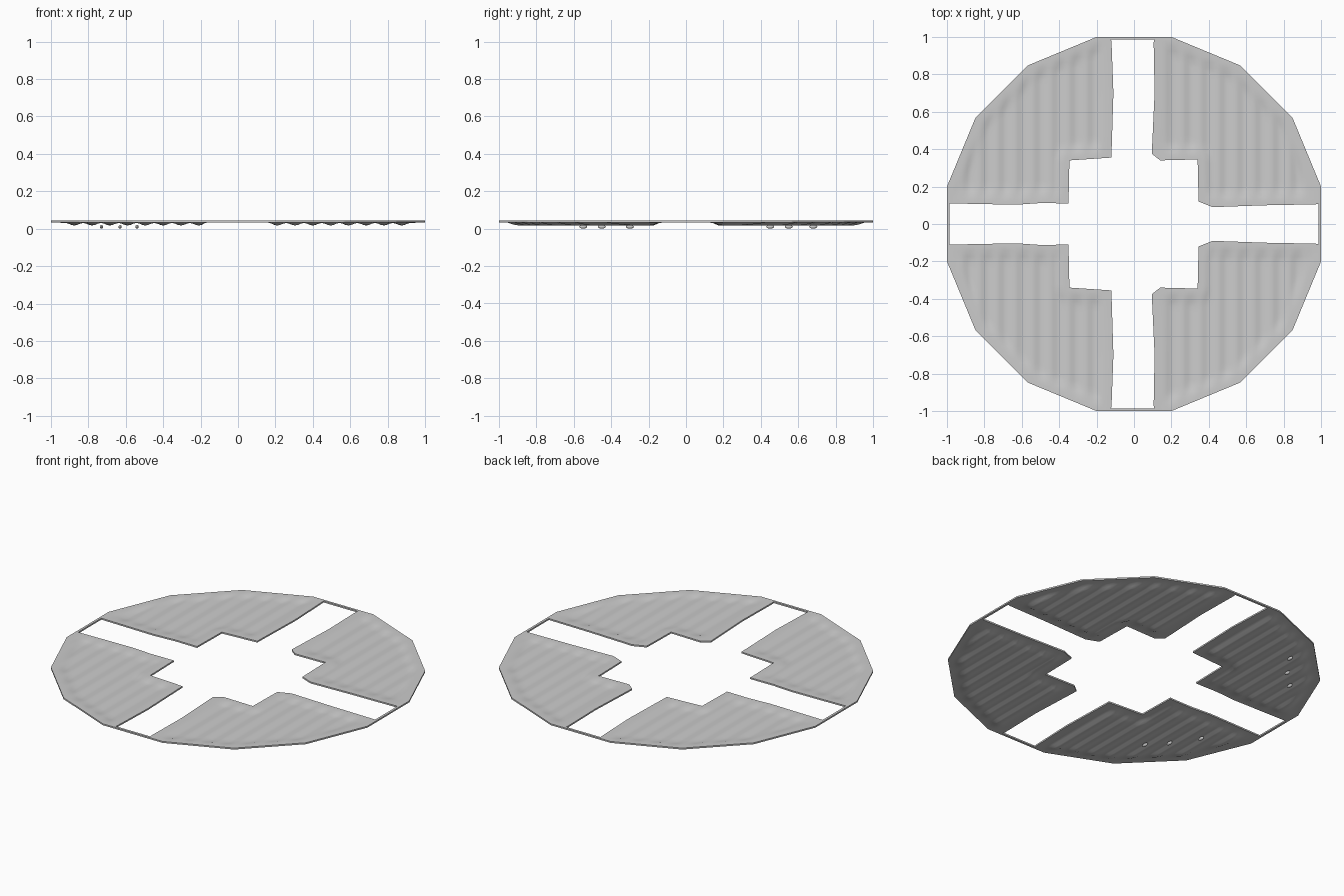
import bpy, bmesh, math
from mathutils import Vector

if "Cube" in bpy.data.objects:
    bpy.data.objects.remove(bpy.data.objects["Cube"])

R = 1 / math.cos(math.pi / 16)          # 16-sided rim, flats at 1.0
RIM = [(R * math.cos(math.radians(a)), R * math.sin(math.radians(a)))
       for a in (11.25, 33.75, 56.25, 78.75)]
PITCH = 0.095


def edge_distance(p, poly):
    best = 9
    for i, a in enumerate(poly):
        a, b = Vector(a), Vector(poly[(i + 1) % len(poly)])
        t = max(0, min(1, (p - a).dot(b - a) / (b - a).length_squared))
        best = min(best, (p - a - (b - a) * t).length)
    return best


def rib(p, poly):
    # rounded ribs running along y, fading out into a flat border
    f = max(0, min(1, (edge_distance(p, poly) - 0.035) / 0.05))
    f = f * f * (3 - 2 * f)
    wave = 0.5 + 0.5 * math.cos(2 * math.pi * (abs(p.x) - 0.21) / PITCH)
    return f * (0.2 + 0.8 * wave)


def finish(bm, name):
    bmesh.ops.recalc_face_normals(bm, faces=bm.faces)
    me = bpy.data.meshes.new(name)
    bm.to_mesh(me)
    bm.free()
    ob = bpy.data.objects.new(name, me)
    bpy.context.collection.objects.link(ob)
    bpy.context.view_layer.objects.active = ob
    ob.select_set(True)
    bpy.ops.object.shade_smooth_by_angle(angle=math.radians(35))
    ob.select_set(False)
    return ob


def panel(name, inner, sx, sy):
    poly = [(x * sx, y * sy) for x, y in inner + RIM + [(inner[0][0] + 0.005, 1)]]
    bm = bmesh.new()
    bm.faces.new([bm.verts.new((x, y, 0)) for x, y in poly])
    # slice the outline into a fine grid
    for axis, step in (((1, 0, 0), PITCH / 6), ((0, 1, 0), 0.03)):
        n = Vector(axis)
        k = 0.0837
        while k < 1:
            co = Vector((k * sx, k * sy, 0))
            bmesh.ops.bisect_plane(bm, geom=bm.verts[:] + bm.edges[:] + bm.faces[:],
                                   dist=1e-4, plane_co=co, plane_no=n)
            k += step
    top = bm.verts[:]
    ext = bmesh.ops.extrude_face_region(bm, geom=bm.faces[:], use_keep_orig=True)
    low = [v for v in ext["geom"] if isinstance(v, bmesh.types.BMVert)]
    for v in top:
        v.co.z = 0.043 - 0.011 * rib(v.co.xy, poly)
    for v in low:
        v.co.z = 0.034 - 0.017 * rib(v.co.xy, poly)
    return finish(bm, name)


# four ribbed panels with stepped inner corners
right_inner = [(0.105, 0.97), (0.11, 0.7), (0.095, 0.375), (0.14, 0.34), (0.34, 0.345),
               (0.345, 0.12), (0.42, 0.09), (0.7, 0.1), (0.97, 0.105), (1.0, 0.11)]
left_inner = [(0.12, 0.97), (0.11, 0.7), (0.12, 0.38), (0.12, 0.355), (0.345, 0.34),
              (0.35, 0.11), (0.5, 0.112), (0.63, 0.103), (0.98, 0.11), (1.0, 0.11)]
for sy, side in ((1, "back"), (-1, "front")):
    panel(side + "_right_panel", right_inner, 1, sy)
    panel(side + "_left_panel", left_inner, -1, sy)

# thin rim strips bridging the gaps between panels
for i, label in enumerate(("right", "back", "left", "front")):
    bm = bmesh.new()
    bmesh.ops.create_cube(bm, size=1)
    for v in bm.verts:
        v.co = Vector((0.993 + v.co.x * 0.014, v.co.y * 0.26, 0.0385 + v.co.z * 0.009))
        x, y = v.co.x, v.co.y
        v.co.x, v.co.y = [(x, y), (-y, x), (-x, -y), (y, -x)][i]
    finish(bm, label + "_rim_strip")

# small drips hanging under the left-hand ribs
bm = bmesh.new()
for x, y in ((-0.73, 0.45), (-0.63, 0.55), (-0.54, 0.68), (-0.73, -0.3),
             (-0.63, -0.45), (-0.54, -0.55)):
    r = bmesh.ops.create_icosphere(bm, subdivisions=2, radius=1)
    for v in r["verts"]:
        v.co = Vector((x + v.co.x * 0.009, y + v.co.y * 0.022, 0.010 + v.co.z * 0.010))
finish(bm, "underside_drips")
